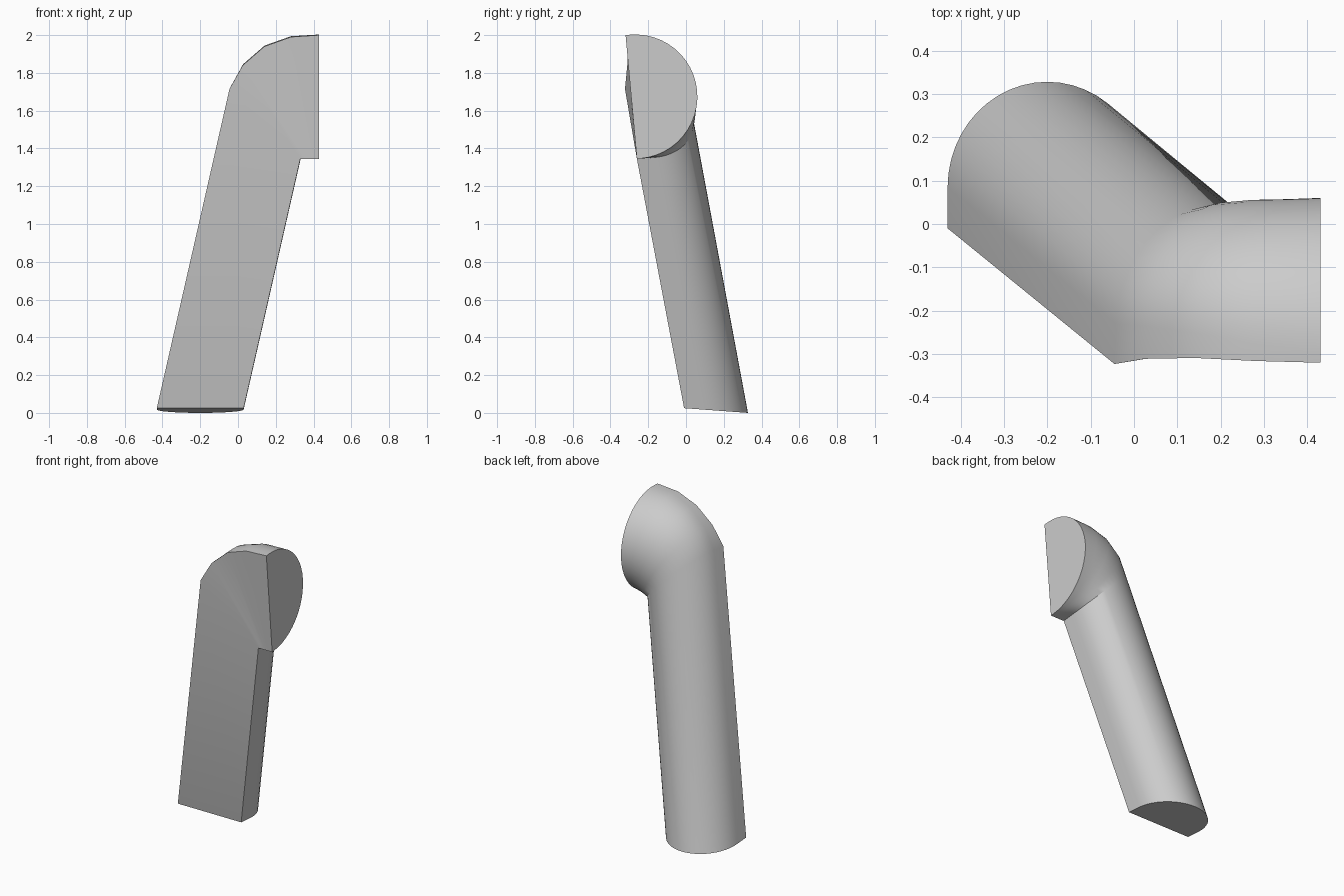
import bpy, bmesh, math
from mathutils import Vector

cube = bpy.data.objects.get("Cube")
if cube:
    bpy.data.objects.remove(cube, do_unlink=True)

grey = bpy.data.materials.new("plain_grey")
grey.use_nodes = True
colour = (0.6, 0.6, 0.6, 1)
grey.diffuse_color = colour
grey.node_tree.nodes["Principled BSDF"].inputs["Base Color"].default_value = colour

ARC = 24


def section(outer, inner, depth, straight):
    """D-shaped section: flat front chord, short straight sides, round back."""
    outer, inner, depth = Vector(outer), Vector(inner), Vector(depth)
    uv = [(0, 0)]
    for i in range(ARC + 1):
        a = math.pi * i / ARC
        uv.append((0.5 - 0.5 * math.cos(a), straight + (1 - straight) * math.sin(a)))
    uv.append((1, 0))
    return [outer + (inner - outer) * u + depth * v for u, v in uv]


# Foot of the straight arm, then the mitred joint, elbow steps and end face
foot = section((-0.43, -0.01, 0.025), (0.03, -0.01, 0.025), (0, 0.338, -0.025), 0.28)
outer_edge = [(-0.045, -0.323, 1.715), (0.025, -0.311, 1.84), (0.14, -0.309, 1.94),
              (0.28, -0.316, 1.99), (0.43, -0.32, 2.0)]
joint_depth, end_depth = Vector((0.012, 0.33, 0.025)), Vector((0, 0.349, 0.032))
sections = [foot]
for k, outer in enumerate(outer_edge):
    t = k / (len(outer_edge) - 1)
    inner = (0.33 + 0.1 * t, -0.26, 1.345)
    sections.append(section(outer, inner, joint_depth.lerp(end_depth, t), 0.28 - 0.22 * t))

# Skin the sections and cap both ends
bm = bmesh.new()
rings = [[bm.verts.new(p) for p in s] for s in sections]
for a, b in zip(rings, rings[1:]):
    for i in range(len(a)):
        j = (i + 1) % len(a)
        bm.faces.new((a[i], a[j], b[j], b[i]))
bm.faces.new(rings[0])
bm.faces.new(rings[-1])
bmesh.ops.recalc_face_normals(bm, faces=bm.faces)

mesh = bpy.data.meshes.new("bent_arm")
bm.to_mesh(mesh)
bm.free()
mesh.materials.append(grey)
arm = bpy.data.objects.new("bent_arm", mesh)
bpy.context.collection.objects.link(arm)
bpy.ops.object.select_all(action="DESELECT")
arm.select_set(True)
bpy.context.view_layer.objects.active = arm
bpy.ops.object.shade_smooth_by_angle(angle=math.radians(30))
